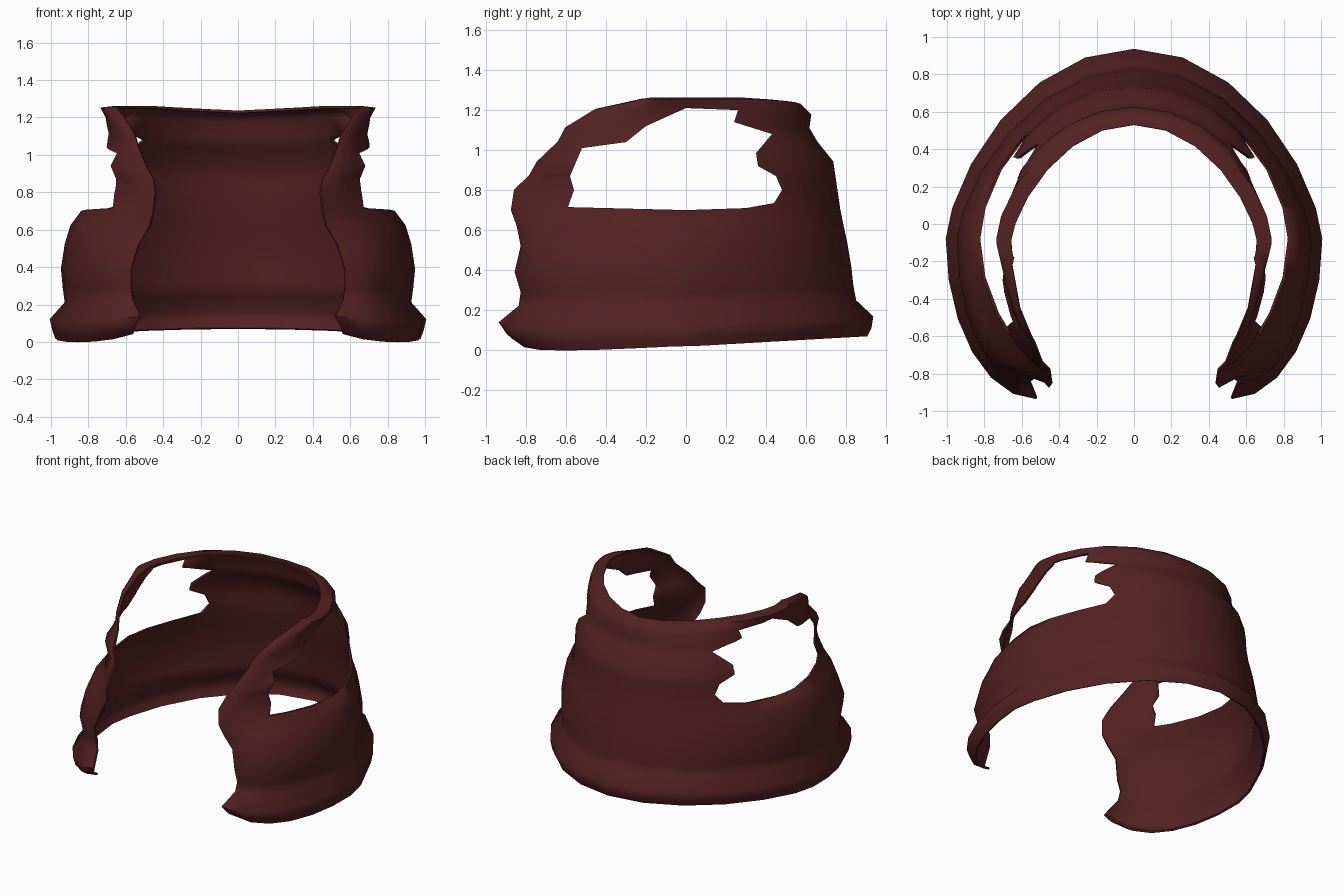
import bpy, bmesh
from math import sin, cos, pi

default = bpy.data.objects.get("Cube")
if default:
    bpy.data.objects.remove(default, do_unlink=True)

cloth = bpy.data.materials.new("dark maroon cloth")
cloth.use_nodes = True
COLOUR = (0.088, 0.0155, 0.0155, 1)
cloth.diffuse_color = COLOUR
cloth.node_tree.nodes["Principled BSDF"].inputs["Base Color"].default_value = COLOUR

# Horizontal rings: height, half width, back y, front edge y, front edge x,
# taper of the back, taper of the front
RINGS = [
    (.02, .97, .90, -.83, .56, 1.35, 1), (.06, .985, .92, -.89, .55, 1.35, 1),
    (.12, 1, .93, -.93, .52, 1.35, 1), (.21, .92, .845, -.83, .56, 1.35, 1),
    (.29, .93, .83, -.82, .57, 1.35, 1), (.39, .94, .82, -.85, .57, 1.35, 1),
    (.52, .92, .80, -.82, .53, 1.35, 1), (.62, .89, .78, -.84, .47, 1.3, 1.2),
    (.70, .83, .765, -.87, .45, 1.2, 2), (.80, .79, .75, -.855, .44, 1.1, 2),
    (.87, .78, .74, -.78, .45, 1.05, 1.5), (.94, .76, .73, -.74, .49, 1, 1.1),
    (1.04, .72, .65, -.635, .53, .9, 1.5), (1.11, .69, .61, -.60, .55, .9, 1.2),
    (1.2, .70, .62, -.45, .61, 1.05, 1), (1.25, .73, .57, -.22, .65, 1.25, 1),
    (1.255, .655, .53, -.18, .64, 1.45, 1),
]
SIDE_Y = -.08
STEPS = 6


def ring_point(ring, t):
    """t runs 0 at the back middle, 1 at the side, 2 at the front edge."""
    z, wide, back, front, edge, back_taper, front_taper = ring
    s, side = abs(t), (1 if t >= 0 else -1)
    hem = max(0, 1 - z / .3)
    if s <= 1:
        a = s * pi / 2
        x = wide * sin(a)
        y = SIDE_Y + (back - SIDE_Y) * max(0, cos(a)) ** back_taper
    else:
        a = (s - 1) * pi / 2
        x = edge + (wide - edge) * max(0, cos(a)) ** front_taper
        y = SIDE_Y + (front - SIDE_Y) * sin(a)
        # Hem sags in front and lifts at the corners
        z += hem * (.03 * (s - 1) ** 6 - .02 * sin(2 * a))
    # Hem rises and collar dips towards the back
    z += .06 * max(0, y) * max(0, 1 - z / .7)
    if z > 1.15:
        z -= .025 * max(0, 1 - s * 2)
    return side * x, y, z


def add_object(name, bm):
    mesh = bpy.data.meshes.new(name)
    bmesh.ops.recalc_face_normals(bm, faces=bm.faces)
    bm.to_mesh(mesh)
    bm.free()
    obj = bpy.data.objects.new(name, mesh)
    bpy.context.collection.objects.link(obj)
    return obj


def apply(obj, modifier):
    bpy.ops.object.select_all(action="DESELECT")
    obj.select_set(True)
    bpy.context.view_layer.objects.active = obj
    bpy.ops.object.modifier_apply(modifier=modifier.name)


# Open-fronted garment body with a folded collar rim
bm = bmesh.new()
grid = [[bm.verts.new(ring_point(r, i / STEPS)) for i in range(-2 * STEPS, 2 * STEPS + 1)]
        for r in RINGS]
for low, high in zip(grid, grid[1:]):
    for i in range(len(low) - 1):
        bm.faces.new((low[i], low[i + 1], high[i + 1], high[i]))
vest = add_object("sleeveless_vest", bm)
vest.data.materials.append(cloth)

thick = vest.modifiers.new("Thickness", "SOLIDIFY")
thick.thickness = .014
thick.offset = 0
apply(vest, thick)

# Ragged armholes cut straight through both sides
HOLE = [(-.59, .715), (-.56, .8), (-.58, .87), (-.52, 1.01), (-.3, 1.04), (-.2, 1.12),
        (0, 1.21), (.26, 1.2), (.24, 1.14), (.43, 1.08), (.35, .985), (.36, .92),
        (.45, .87), (.48, .8), (.44, .735), (.3, .71), (0, .7)]
bm = bmesh.new()
face = bm.faces.new([bm.verts.new((-1.3, y, z)) for y, z in HOLE])
out = bmesh.ops.extrude_face_region(bm, geom=[face])
bmesh.ops.translate(bm, vec=(2.6, 0, 0),
                    verts=[v for v in out["geom"] if isinstance(v, bmesh.types.BMVert)])
cutter = add_object("armhole_cutter", bm)
cutter.hide_render = True

cut = vest.modifiers.new("Armholes", "BOOLEAN")
cut.operation = "DIFFERENCE"
cut.solver = "EXACT"
cut.object = cutter
apply(vest, cut)
bpy.data.objects.remove(cutter, do_unlink=True)

# Soft cloth shading with crisp rims
bpy.ops.object.shade_smooth_by_angle(angle=pi / 3)
